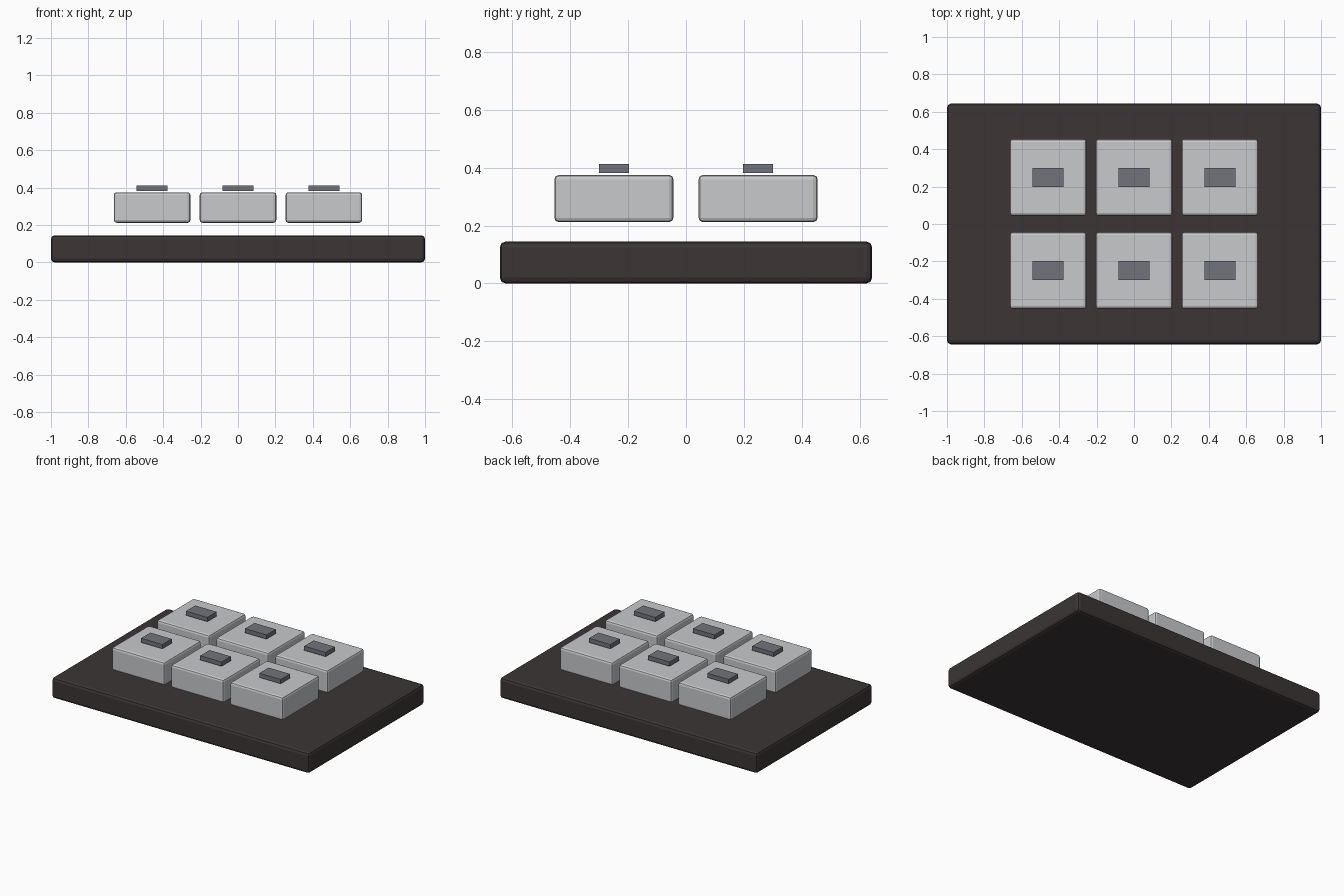
import bpy

if "Cube" in bpy.data.objects:
    bpy.data.objects.remove(bpy.data.objects["Cube"])

def material(name, rgb):
    m = bpy.data.materials.new(name)
    m.diffuse_color = (*rgb, 1)
    m.use_nodes = True
    m.node_tree.nodes["Principled BSDF"].inputs["Base Color"].default_value = m.diffuse_color
    return m

DARK = material("dark brown", (0.045, 0.036, 0.036))
LIGHT = material("light grey", (0.58, 0.585, 0.595))
GREY = material("slate grey", (0.17, 0.175, 0.2))

def box(name, centre, size, mat, bevel=0.0):
    bpy.ops.mesh.primitive_cube_add(size=1, location=centre)
    ob = bpy.context.object
    ob.name = name
    ob.scale = size
    bpy.ops.object.transform_apply(location=False, rotation=False, scale=True)
    ob.data.materials.append(mat)
    if bevel:
        b = ob.modifiers.new("rounded edges", 'BEVEL')
        b.width = bevel
        b.segments = 2
    return ob

# Base board
box("base_board", (0, 0, 0.0725), (2, 1.286, 0.145), DARK, 0.02)

# Two rows of three keys, each with a small cap plate floating above
for row, y in enumerate((-0.249, 0.249)):
    for col, x in enumerate((-0.459, 0, 0.459)):
        box(f"key_{row}_{col}", (x, y, 0.2935), (0.41, 0.411, 0.163), LIGHT, 0.015)
        box(f"key_plate_{row}_{col}", (x, y, 0.3975), (0.166, 0.103, 0.030), GREY)
